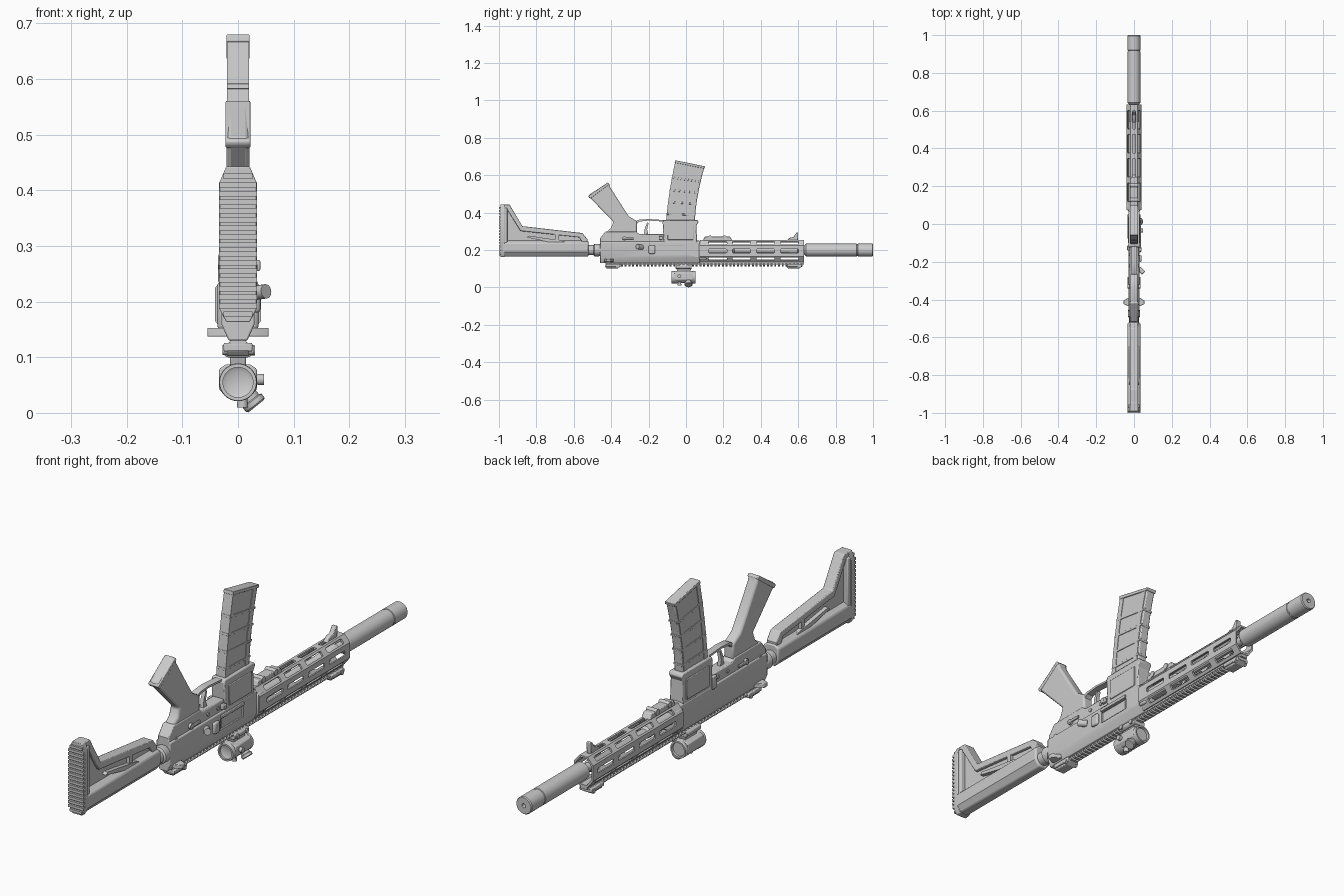
import bpy, bmesh, math
from mathutils import Vector, Matrix

if "Cube" in bpy.data.objects:
    bpy.data.objects.remove(bpy.data.objects["Cube"])

AX = 0.2  # bore height


def finish(name, bm, bevel=0, hide=False):
    bmesh.ops.recalc_face_normals(bm, faces=bm.faces)
    me = bpy.data.meshes.new(name)
    bm.to_mesh(me)
    bm.free()
    ob = bpy.data.objects.new(name, me)
    bpy.context.collection.objects.link(ob)
    if bevel:
        m = ob.modifiers.new("bevel", 'BEVEL')
        m.width, m.segments, m.limit_method, m.angle_limit = bevel, 2, 'ANGLE', math.radians(40)
    ob.hide_render = hide
    return ob


def add_prism(bm, pts, a, b, axis='X', mat=None):
    def place(u, v, w):
        p = Vector({'X': (w, u, v), 'Y': (u, w, v), 'Z': (u, v, w)}[axis])
        return mat @ p if mat else p
    lo = [bm.verts.new(place(u, v, a)) for u, v in pts]
    hi = [bm.verts.new(place(u, v, b)) for u, v in pts]
    n = len(pts)
    bm.faces.new(lo)
    bm.faces.new(hi[::-1])
    for i in range(n):
        bm.faces.new((lo[i], hi[i], hi[(i + 1) % n], lo[(i + 1) % n]))


def prism(name, pts, a, b, axis='X', bevel=0, hide=False):
    bm = bmesh.new()
    add_prism(bm, pts, a, b, axis)
    return finish(name, bm, bevel, hide)


def rect(u0, u1, v0, v1):
    return [(u0, v0), (u1, v0), (u1, v1), (u0, v1)]


def box(name, x0, x1, y0, y1, z0, z1, bevel=0):
    return prism(name, rect(y0, y1, z0, z1), x0, x1, 'X', bevel)


def lathe(name, prof, origin, direction=(0, 1, 0), n=32):
    """Turn (radius, distance) pairs about an axis."""
    bm = bmesh.new()
    q = Matrix.Translation(origin) @ Vector((0, 0, 1)).rotation_difference(Vector(direction)).to_matrix().to_4x4()
    rings = [[bm.verts.new(q @ Vector((r * math.cos(2 * math.pi * i / n), r * math.sin(2 * math.pi * i / n), h)))
              for i in range(n)] for r, h in prof]
    for A, B in zip(rings, rings[1:]):
        for i in range(n):
            bm.faces.new((A[i], A[(i + 1) % n], B[(i + 1) % n], B[i]))
    bm.faces.new(rings[0])
    bm.faces.new(rings[-1])
    return finish(name, bm)


def cyl(name, origin, direction, r, h, n=20):
    return lathe(name, [(r, 0), (r, h)], origin, direction, n)


def cut(ob, cutter):
    m = ob.modifiers.new("cut", 'BOOLEAN')
    m.operation, m.object, m.solver = 'DIFFERENCE', cutter, 'EXACT'
    cutter.hide_render = True
    cutter.hide_viewport = True


def octagon(w, z0, z1, top, c0, c1):
    return [(top, z0), (w, z0 + c0), (w, z1 - c1), (top, z1), (-top, z1), (-w, z1 - c1), (-w, z0 + c0), (-top, z0)]


# suppressor, barrel, buffer tube
lathe("suppressor", [(.024, .632), (.034, .642), (.034, .912), (.032, .914), (.032, .918), (.034, .92),
                     (.034, .996), (.031, 1), (.008, 1), (.008, .93)], (0, 0, AX))
lathe("barrel", [(.024, 0), (.024, .2), (.017, .21), (.017, .5), (.022, .51), (.022, .545), (.016, .55), (.016, .64)], (0, .05, AX))
lathe("buffer_tube", [(.026, -.54), (.026, -.495), (.033, -.49), (.033, -.465), (.03, -.455), (.03, -.44)], (0, 0, AX))

# stock
prism("stock_tube", octagon(.034, .165, .25, .016, .024, .012), -.985, -.522, 'Y', .006)
outline = [(-.98, .24), (-.98, .435), (-.945, .435), (-.878, .322), (-.555, .286), (-.53, .257), (-.53, .24)]
prism("stock_web", outline, -.01, .01)
prism("stock_upper_rim", [(-.985, .443), (-.943, .443), (-.875, .328), (-.553, .291), (-.527, .257), (-.527, .24),
                          (-.555, .24), (-.57, .268), (-.885, .302), (-.955, .415), (-.985, .415)], -.022, .022, 'X', .003)
box("stock_rib", -.022, .022, -.70, -.68, .24, .295)
box("stock_rear_post", -.03, .03, -.985, -.955, .2, .425, .004)
prism("stock_lever", [(-.85, .268), (-.84, .277), (-.66, .25), (-.64, .24), (-.72, .24)], -.026, .026)
prism("butt_plate", octagon(.034, .163, .443, .021, .025, .03), -.992, -.97, 'Y', .002)
bm = bmesh.new()
for i in range(17):
    z = .172 + i * .0155
    w = .034 - max(0, .188 - z) * .5 - max(0, z + .01 - .413) * .45
    add_prism(bm, rect(-w, w, z, z + .010), -1, -.99, 'Y')
finish("butt_ridges", bm)

# receivers
upper = prism("upper_receiver", octagon(.03, .13, .25, .017, .03, .006), -.46, .075, 'Y', .003)
cut(upper, prism("port_cutter", rect(-.15, -.01, .178, .222), .024, .06, hide=True))
box("bolt_cover", .02, .0265, -.14, -.02, .182, .218)
prism("port_deflector", [(-.2, .18), (-.165, .18), (-.165, .225), (-.2, .225)], .025, .04, 'X', .006)
cyl("forward_assist", (.026, -.235, .215), (.7, -.7, .1), .013, .035, 16)
box("dust_cover", .028, .036, -.15, -.01, .224, .236, .002)
prism("lower_receiver", [(-.46, .215), (-.46, .262), (-.43, .3), (-.27, .3), (-.25, .287), (-.12, .287),
                         (-.11, .24), (.05, .24), (.06, .215)], -.024, .024, 'X', .004)
prism("magazine_well", [(-.118, .235), (-.125, .35), (-.118, .362), (.06, .362), (.067, .35), (.055, .33), (.06, .235)],
      -.029, .029, 'X', .004)
for s in (-1, 1):
    prism("magazine_well_panel", [(-.098, .255), (-.1, .335), (.04, .335), (.04, .255)], s * .027, s * .033, 'X', .002)
    cyl("selector_pivot", (s * .02, -.33, .262), (s, 0, 0), .011, .014, 16)
    box("selector_lever", s * .028, s * .035, -.34, -.28, .257, .268, .002)
    for y, z in ((-.42, .245), (-.22, .265), (-.16, .265), (.05, .24)):
        cyl("receiver_pin", (s * .02, y, z), (s, 0, 0), .007, .008, 14)
box("magazine_release", .024, .04, -.145, -.125, .255, .275, .003)
box("bolt_catch", -.036, -.024, -.14, -.115, .235, .285, .003)

# charging handle
prism("charging_handle", [(-.055, -.425), (-.055, -.405), (-.025, -.388), (.025, -.388), (.055, -.405), (.055, -.425),
                          (.02, -.438), (-.02, -.438)], .137, .153, 'Z', .002)

# trigger group
prism("trigger_guard", [(-.275, .35), (-.255, .362), (-.2, .366), (-.11, .36), (-.11, .352), (-.2, .358), (-.25, .352),
                        (-.262, .34)], -.014, .014)
prism("trigger", [(-.225, .28), (-.2, .28), (-.208, .31), (-.2, .345), (-.207, .348), (-.22, .318)], -.007, .007)

# grip
prism("grip", [(-.43, .29), (-.4, .32), (-.388, .352), (-.521, .487), (-.516, .497), (-.42, .56), (-.41, .553),
               (-.405, .535), (-.335, .425), (-.305, .38), (-.262, .354), (-.262, .29)], -.021, .021, 'X', .008)
prism("grip_cap", [(-.521, .483), (-.522, .49), (-.418, .562), (-.408, .552), (-.512, .475)], -.0225, .0225, 'X', .003)


# magazine
def bez(a, b, c, t):
    return tuple((1 - t) ** 2 * p + 2 * t * (1 - t) * q + t * t * r for p, q, r in zip(a, b, c))


def mag_slice(t0, t1, grow=0.0, n=8, inset=(0, 1)):
    ts = [t0 + (t1 - t0) * i / n for i in range(n + 1)]
    back = [Vector(bez((-.109, .32), (-.098, .49), (-.056, .68), t)) for t in ts]
    front = [Vector(bez((.045, .32), (.05, .48), (.1, .648), t)) for t in ts]
    left = [a.lerp(b, inset[0] - grow) for a, b in zip(back, front)]
    right = [a.lerp(b, inset[1] + grow) for a, b in zip(back, front)]
    return [tuple(p) for p in left + right[::-1]]


prism("magazine", mag_slice(0, 1), -.0175, .0175, 'X', .004)
prism("magazine_base", mag_slice(.965, 1, .015, 1), -.021, .021, 'X', .002)
for t in (.2, .38, .56, .74):
    prism("magazine_band", mag_slice(t, t + .025, .008, 1), -.02, .02, 'X', .001)
for k in ((.0, .14), (.8, .95)):
    prism("magazine_spine", mag_slice(.1, .97, 0, 8, k), -.0195, .0195)

# handguard with slots
guard = prism("handguard", octagon(.041, .135, .253, .018, .03, .028), .075, .632, 'Y')
cut(guard, prism("guard_bore", octagon(.035, .142, .246, .014, .029, .027), .06, .65, 'Y', hide=True))
bm = bmesh.new()
slot = lambda y, l, h: [(y, -h + .003), (y + .004, -h), (y + l - .004, -h), (y + l, -h + .003),
                        (y + l, h - .003), (y + l - .004, h), (y + .004, h), (y, h - .003)]
for i in range(4):
    y = .12 + i * .128
    for s in (-1, 1):
        for cx, cz, ang in ((.041, .195, 0), (.03, .239, 51), (.032, .15, -52)):
            m = Matrix.Translation((s * cx, 0, cz)) @ Matrix.Rotation(-s * math.radians(ang), 4, 'Y')
            add_prism(bm, slot(y, .098, .010), -.011, .011, 'X', m)
    add_prism(bm, [(v, u) for u, v in slot(y, .098, .009)], .24, .27, 'Z')
cut(guard, finish("slot_cutter", bm, hide=True))
box("guard_clamp", -.037, .037, .07, .11, .15, .236, .006)

# top rail
box("rail_base", -.014, .014, -.43, .63, .124, .14)
bm = bmesh.new()
for i in range(53):
    y = -.428 + i * .02
    add_prism(bm, [(-.014, .113), (.014, .113), (.021, .119), (.021, .122), (.014, .129), (-.014, .129),
                   (-.021, .122), (-.021, .119)], y, y + .0105, 'Y')
finish("rail_teeth", bm)

# folded iron sights
for n, y in (("rear", -.395), ("front", .575)):
    box(n + "_sight_base", -.026, .026, y - .035, y + .045, .11, .126, .003)
    prism(n + "_sight_leaf", [(y - .04, .112), (y - .03, .102), (y + .03, .102), (y + .045, .112)], -.02, .02, 'X', .003)
    cyl(n + "_sight_pivot", (-.028, y + .03, .113), (1, 0, 0), .009, .056, 16)

# hand stop and lower rail
prism("lower_rail", [(.09, .25), (.1, .272), (.235, .272), (.25, .25)], -.019, .019, 'X', .003)
for y in (.128, .205):
    cyl("rail_bolt", (-.022, y, .266), (1, 0, 0), .012, .044, 16)
prism("hand_stop", [(.535, .25), (.555, .266), (.575, .27), (.592, .295), (.6, .293), (.598, .25)], -.01, .01, 'X', .002)

# optic
prism("optic_clamp", octagon(.027, .1, .124, .02, .006, .006), -.055, .03, 'Y', .002)
for y in (-.04, .015):
    cyl("clamp_nut", (.02, y, .112), (1, 0, 0), .009, .011, 12)
prism("optic_riser", [(-.045, .08), (-.052, .104), (.028, .104), (.022, .08)], -.014, .014, 'X', .003)
lathe("optic_tube", [(.02, -.066), (.027, -.07), (.027, -.078), (.033, -.078), (.034, -.074), (.034, -.045), (.031, -.04),
                     (.031, .015), (.034, .02), (.034, .046), (.033, .05), (.027, .05), (.026, .042)], (0, 0, .055))
prism("optic_body", octagon(.034, .03, .087, .022, .012, .008), -.062, .036, 'Y', .003)
lathe("windage_knob", [(.009, 0), (.009, .006), (.010, .006), (.010, .017)], (.03, -.035, .06), (1, 0, 0), 16)
lathe("elevation_knob", [(.009, 0), (.009, .01), (.01, .01), (.01, .02)], (.008, -.035, .03), (0, 0, -1), 16)
d = Vector((.62, 0, -.78))
lathe("battery_knob", [(.017, 0), (.017, .014), (.021, .016), (.021, .025), (.018, .028)],
      Vector((.031, .013, .0147)) - d * .025, d, 24)

# shading
bpy.ops.object.select_all(action='DESELECT')
for ob in bpy.context.scene.objects:
    if not ob.hide_viewport:
        ob.select_set(True)
        bpy.context.view_layer.objects.active = ob
bpy.ops.object.shade_smooth_by_angle(angle=math.radians(30))
